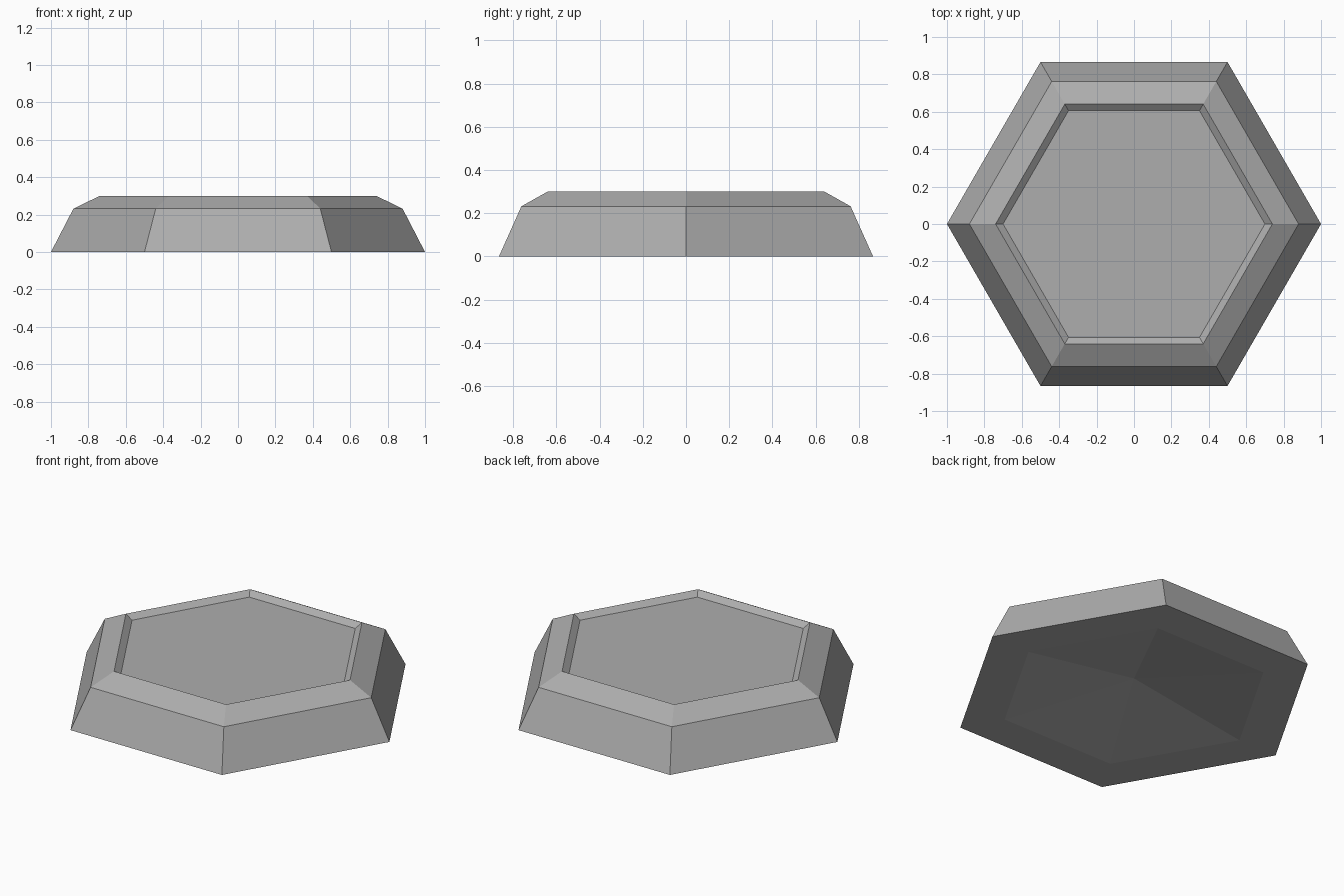
import bpy, bmesh
from math import cos, sin, pi

cube = bpy.data.objects.get("Cube")
if cube:
    bpy.data.objects.remove(cube, do_unlink=True)

# Single plain grey material
grey = bpy.data.materials.new("mid grey")
grey.use_nodes = True
colour = (0.42, 0.42, 0.42, 1)
grey.diffuse_color = colour
grey.node_tree.nodes["Principled BSDF"].inputs["Base Color"].default_value = colour

SIDES = 6
# Corner radius and height, from the underside hollow out and up to the tray
PROFILE = [
    (0.745, 0.0),    # lip of underside hollow
    (1.0, 0.0),      # base edge
    (0.88, 0.232),   # top of side wall
    (0.74, 0.30),    # rim
    (0.70, 0.272),   # foot of tray wall
]
HOLLOW_TOP = 0.11

bm = bmesh.new()


def ring(radius, z):
    return [bm.verts.new((radius * cos(2 * pi * i / SIDES),
                          radius * sin(2 * pi * i / SIDES), z))
            for i in range(SIDES)]


# Stack the hexagonal rings into walls
rings = [ring(r, z) for r, z in PROFILE]
for low, high in zip(rings, rings[1:]):
    for i in range(SIDES):
        j = (i + 1) % SIDES
        bm.faces.new((low[i], low[j], high[j], high[i]))

# Flat tray floor on top
bm.faces.new(rings[-1])

# Shallow pyramid hollow underneath
tip = bm.verts.new((0, 0, HOLLOW_TOP))
for i in range(SIDES):
    bm.faces.new((rings[0][i], rings[0][(i + 1) % SIDES], tip))
bmesh.ops.recalc_face_normals(bm, faces=bm.faces)

mesh = bpy.data.meshes.new("hexagonal_tile")
bm.to_mesh(mesh)
bm.free()
mesh.materials.append(grey)
tile = bpy.data.objects.new("hexagonal_tile", mesh)
bpy.context.collection.objects.link(tile)
